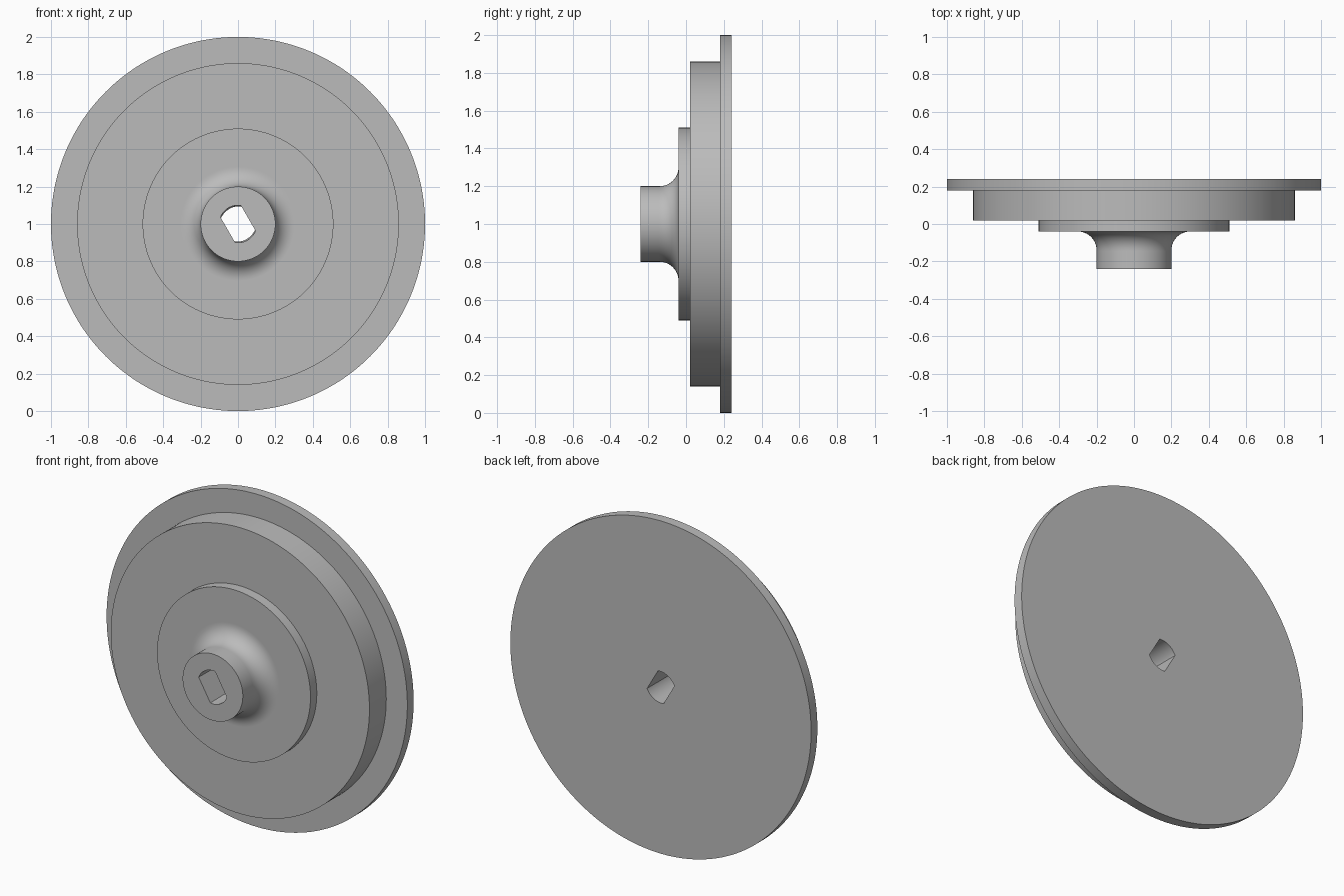
import bpy
import bmesh
from math import sin, cos, pi, radians

SEGMENTS = 240
CENTRE_Z = 1.0
BORE_TILT = radians(30)          # direction square to the flats of the bore
BORE_RADIUS = 0.1
BORE_FLAT = BORE_RADIUS * cos(radians(51))

cube = bpy.data.objects.get("Cube")
if cube:
    bpy.data.objects.remove(cube)

grey = bpy.data.materials.new("plain grey")
grey.use_nodes = True
grey.diffuse_color = (0.5, 0.5, 0.5, 1)
grey.node_tree.nodes["Principled BSDF"].inputs["Base Color"].default_value = grey.diffuse_color


def angles():
    return [2 * pi * i / SEGMENTS for i in range(SEGMENTS)]


def circle_ring(bm, radius, y):
    return [bm.verts.new((radius * cos(a), y, CENTRE_Z + radius * sin(a))) for a in angles()]


def bore_ring(bm, y, length):
    """Circle with two parallel flats, scaled along its long axis."""
    ring = []
    for a in angles():
        t = a - BORE_TILT
        r = min(BORE_RADIUS, BORE_FLAT / max(abs(cos(t)), 1e-6))
        u, v = r * cos(t), r * sin(t) * length
        x = u * cos(BORE_TILT) - v * sin(BORE_TILT)
        z = u * sin(BORE_TILT) + v * cos(BORE_TILT)
        ring.append(bm.verts.new((x, y, CENTRE_Z + z)))
    return ring


# Outer profile (radius, y): hub, concave fillet, then the stepped discs
hub = [(0.2, -0.24), (0.2, -0.145)]
fillet = [(0.3 - 0.1 * cos(k * pi / 24), -0.14 + 0.1 * sin(k * pi / 24)) for k in range(13)]
steps = [(0.305, -0.04), (0.51, -0.04), (0.51, 0.02), (0.86, 0.02),
         (0.86, 0.18), (1.0, 0.18), (1.0, 0.24)]

bm = bmesh.new()
rings = [bore_ring(bm, -0.24, 1.0)]
rings += [circle_ring(bm, r, y) for r, y in hub + fillet + steps]
rings.append(bore_ring(bm, 0.24, 0.93))

# Join each ring to the next; the last joins the first to line the bore
for ring, following in zip(rings, rings[1:] + rings[:1]):
    for i in range(SEGMENTS):
        j = (i + 1) % SEGMENTS
        bm.faces.new((ring[i], ring[j], following[j], following[i]))
bmesh.ops.recalc_face_normals(bm, faces=bm.faces)

mesh = bpy.data.meshes.new("stepped_disc_with_hub")
bm.to_mesh(mesh)
bm.free()
mesh.materials.append(grey)

disc = bpy.data.objects.new("stepped_disc_with_hub", mesh)
bpy.context.collection.objects.link(disc)
bpy.ops.object.select_all(action="DESELECT")
disc.select_set(True)
bpy.context.view_layer.objects.active = disc
bpy.ops.object.shade_smooth_by_angle(angle=radians(30))
